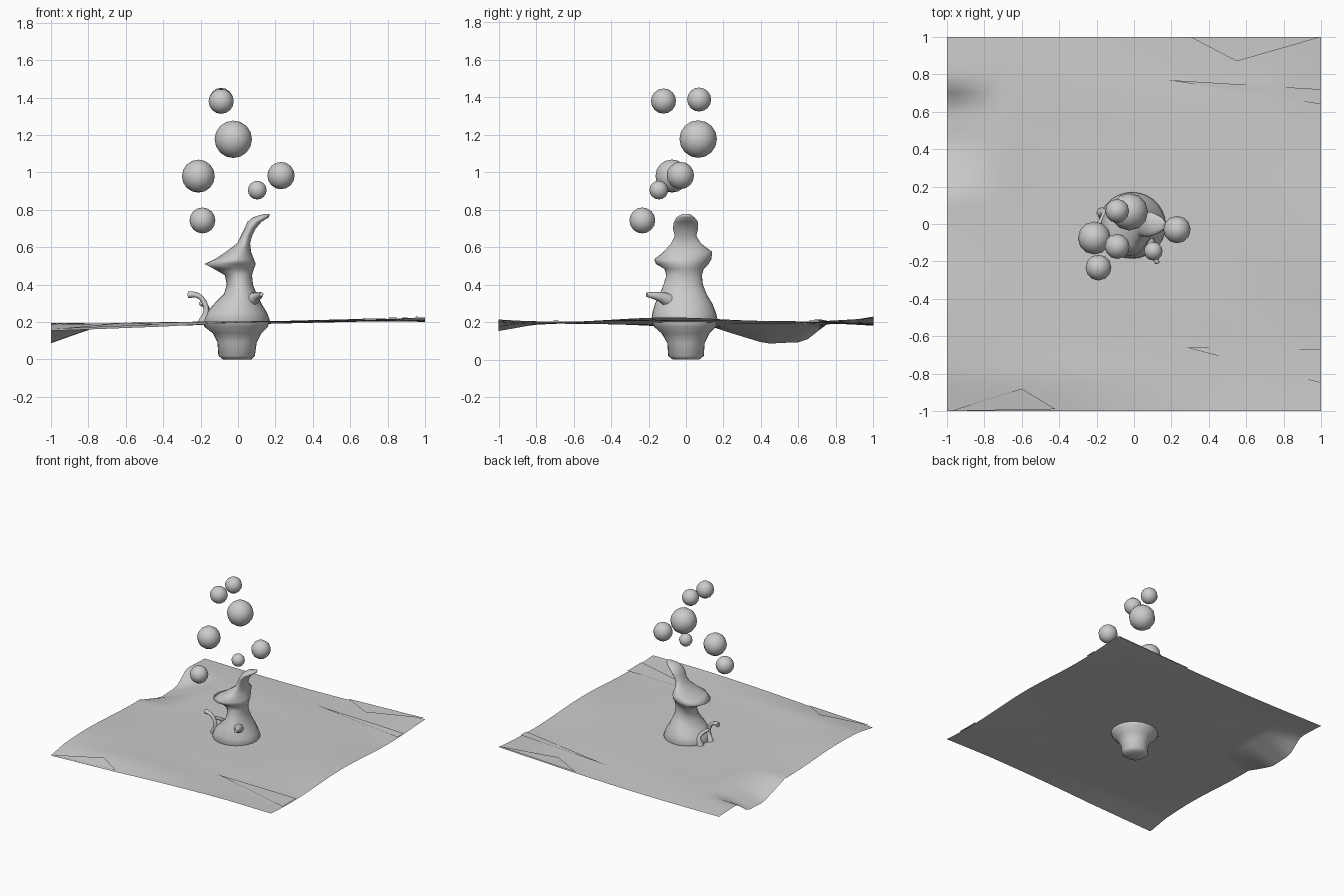
import bpy, bmesh, math
from mathutils import Vector

if "Cube" in bpy.data.objects:
    bpy.data.objects.remove(bpy.data.objects["Cube"])

mat = bpy.data.materials.new("pale grey")
mat.diffuse_color = (0.6, 0.6, 0.6, 1)
mat.use_nodes = True
mat.node_tree.nodes["Principled BSDF"].inputs["Base Color"].default_value = mat.diffuse_color


def finish(name, bm, smooth=True):
    me = bpy.data.meshes.new(name)
    bm.to_mesh(me)
    bm.free()
    me.materials.append(mat)
    for p in me.polygons:
        p.use_smooth = smooth
    ob = bpy.data.objects.new(name, me)
    bpy.context.collection.objects.link(ob)
    return ob


def skin(name, rings):
    """Closed surface through a list of equal-length point rings."""
    bm = bmesh.new()
    loops = [[bm.verts.new(p) for p in r] for r in rings]
    n = len(loops[0])
    for a, b in zip(loops, loops[1:]):
        for i in range(n):
            j = (i + 1) % n
            bm.faces.new((a[i], a[j], b[j], b[i]))
    bm.faces.new(loops[0][::-1])
    bm.faces.new(loops[-1])
    bmesh.ops.recalc_face_normals(bm, faces=bm.faces)
    return finish(name, bm)


# Water sheet: gentle tilt and ripples, with a sag on the left edge
def clamp(t):
    return max(0.0, min(1.0, t))


def height(x, y):
    z = 0.198 + 0.015 * x
    edge = clamp((max(abs(x), abs(y)) - 0.5) / 0.5)
    z += 0.012 * edge * math.sin(5 * y + 2 * x)
    z -= 0.022 * clamp((-0.82 - y) / 0.18) * clamp(0.6 - x)
    sag = clamp((-0.7 - x) / 0.3)
    across = min(clamp((y - 0.15) / 0.28), clamp((0.76 - y) / 0.13))
    return z - 0.1 * sag * across


bm = bmesh.new()
N = 40
grid = [[bm.verts.new((x, y, height(x, y)))
         for x in [-1 + 2 * i / N for i in range(N + 1)]]
        for y in [-1 + 2 * j / N for j in range(N + 1)]]
for j in range(N):
    for i in range(N):
        f = (grid[j][i], grid[j][i + 1], grid[j + 1][i + 1], grid[j + 1][i])
        # leave the sheet open inside the splash column
        if sum((v.co.xy for v in f), Vector((0, 0))).length / 4 > 0.13:
            bm.faces.new(f)
finish("water_sheet", bm)

# Folded-over creases near the edges, lying underside up
bm = bmesh.new()
for tri in ([(0.28, -0.66), (1, -0.67), (1, -0.85)],
            [(0.3, 1), (1, 1), (0.55, 0.87)],
            [(0.18, 0.77), (1, 0.72), (1, 0.64)],
            [(-0.98, -1), (-0.6, -0.88), (-0.42, -0.99)]):
    f = bm.faces.new([bm.verts.new((x, y, height(x, y) + 0.009)) for x, y in tri])
    f.normal_update()
    if f.normal.z > 0:
        f.normal_flip()
finish("sheet_folds", bm, False)

# Splash column: z, left, right, front, back extents of each ring
sections = [
    (0.0, -.08, .07, -.07, .07), (0.02, -.105, .09, -.095, .095),
    (0.09, -.11, .10, -.10, .10), (0.14, -.135, .125, -.13, .125),
    (0.175, -.18, .16, -.17, .16), (0.21, -.19, .17, -.185, .17),
    (0.25, -.17, .155, -.18, .16), (0.30, -.125, .125, -.165, .14),
    (0.35, -.075, .10, -.14, .11), (0.40, -.06, .08, -.12, .09),
    (0.45, -.07, .075, -.105, .085), (0.485, -.13, .085, -.115, .095),
    (0.51, -.18, .095, -.16, .12), (0.535, -.125, .085, -.17, .135),
    (0.575, -.065, .07, -.12, .14), (0.62, -.005, .065, -.08, .08),
    (0.66, .015, .075, -.06, .055), (0.70, .035, .095, -.07, .065),
    (0.735, .05, .125, -.065, .065), (0.76, .08, .165, -.05, .045),
    (0.778, .14, .17, -.02, .02)]
rings = []
for z, l, r, f, b in sections:
    cx, cy = (l + r) / 2, (f + b) / 2
    rings.append([(cx + (r - l) / 2 * math.cos(t), cy + (b - f) / 2 * math.sin(t), z)
                  for t in [math.tau * k / 28 for k in range(28)]])
column = skin("splash_column", rings)


# Curling tendrils and side spike
def tendril(name, pts, radii):
    cu = bpy.data.curves.new(name, "CURVE")
    cu.dimensions = "3D"
    cu.bevel_depth = 1
    cu.bevel_resolution = 2
    cu.resolution_u = 5
    cu.use_fill_caps = True
    sp = cu.splines.new("BEZIER")
    sp.bezier_points.add(len(pts) - 1)
    for bp, p, r in zip(sp.bezier_points, pts, radii):
        bp.co, bp.radius = p, r
        bp.handle_left_type = bp.handle_right_type = "AUTO"
    cu.materials.append(mat)
    bpy.context.collection.objects.link(bpy.data.objects.new(name, cu))


tendril("tendril_outer", [(-.19, -.04, .19), (-.17, -.05, .26), (-.19, -.05, .32),
                          (-.225, -.05, .345), (-.265, -.04, .345)],
        [.03, .016, .014, .015, .019])
tendril("tendril_inner", [(-.17, .06, .19), (-.16, .06, .25), (-.175, .02, .285),
                          (-.2, -.01, .30)], [.03, .014, .013, .012])
tendril("side_spike", [(.06, -.08, .31), (.10, -.14, .335), (.125, -.21, .348)],
        [.045, .025, .012])

# Droplets above the splash: x, y, z, radius
for k, (x, y, z, r) in enumerate([
        (-.09, -.12, 1.38, .067), (-.09, .07, 1.388, .064), (-.025, .065, 1.177, .1),
        (-.212, -.075, .98, .088), (.23, -.03, .983, .073),
        (.103, -.145, .905, .05), (-.19, -.233, .743, .069)]):
    bm = bmesh.new()
    bmesh.ops.create_uvsphere(bm, u_segments=12, v_segments=8, radius=r)
    bmesh.ops.translate(bm, verts=bm.verts, vec=(x, y, z))
    finish(f"droplet_{k + 1}", bm)
